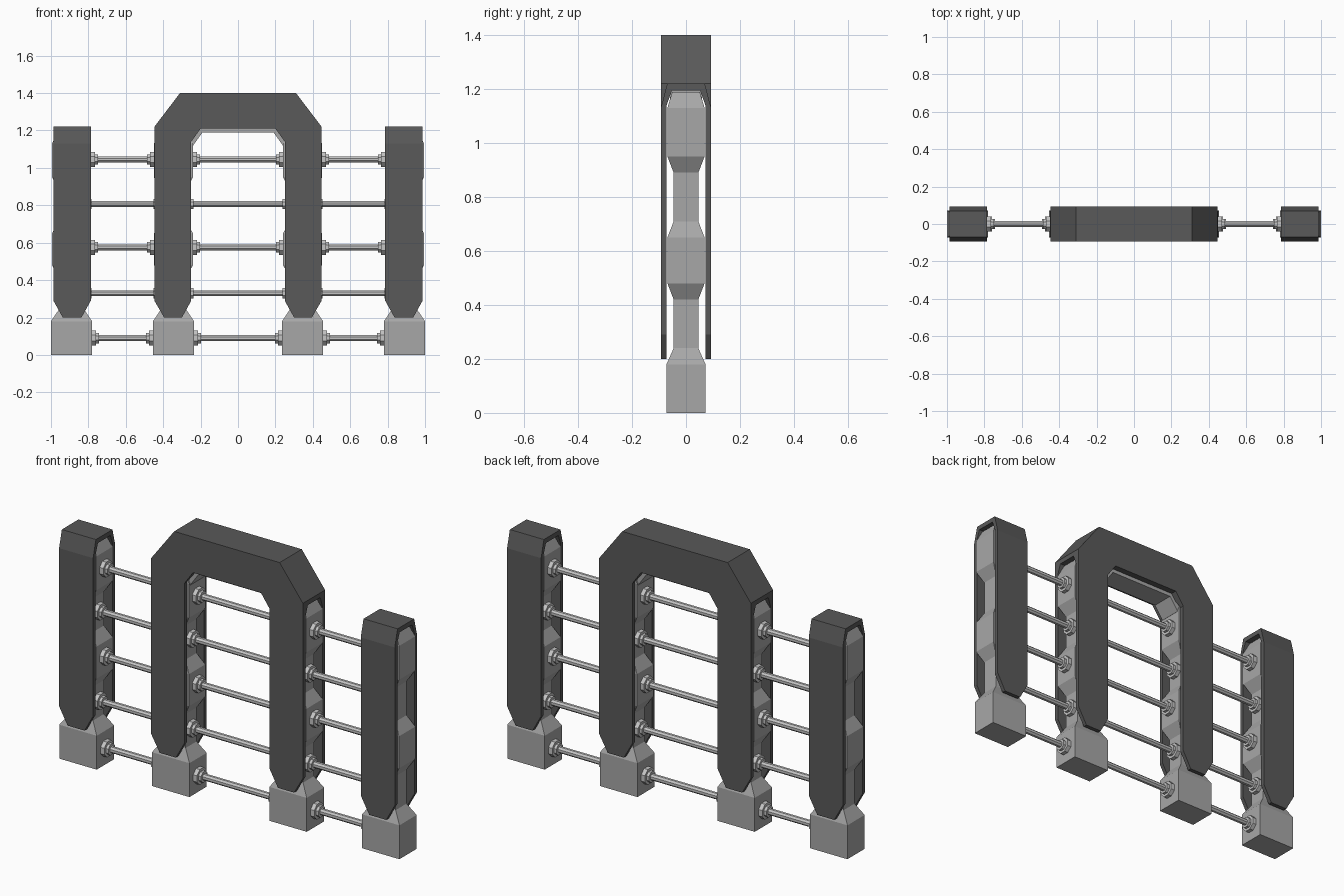
import bpy, bmesh, math
from mathutils import Matrix

cube = bpy.data.objects.get("Cube")
if cube:
    bpy.data.objects.remove(cube, do_unlink=True)


def material(name, value):
    mat = bpy.data.materials.new(name)
    mat.use_nodes = True
    colour = (value, value, value, 1)
    mat.diffuse_color = colour
    mat.node_tree.nodes["Principled BSDF"].inputs["Base Color"].default_value = colour
    return mat


DARK = material("dark grey cladding", 0.1)
MID = material("mid grey post", 0.39)
LIGHT = material("light grey metal", 0.56)


def finish(bm, name, mat):
    bmesh.ops.recalc_face_normals(bm, faces=bm.faces[:])
    mesh = bpy.data.meshes.new(name)
    bm.to_mesh(mesh)
    bm.free()
    mesh.materials.append(mat)
    obj = bpy.data.objects.new(name, mesh)
    bpy.context.collection.objects.link(obj)
    return obj


def extrude(points, half, axis):
    """Extrude an outline (a, z) by +-half along y or x."""
    bm = bmesh.new()
    place = (lambda a, h, z: (a, h, z)) if axis == "y" else (lambda a, h, z: (h, a, z))
    rings = [[bm.verts.new(place(a, h, z)) for a, z in points] for h in (-half, half)]
    for ring in rings:
        bm.faces.new(ring)
    for i in range(len(points)):
        j = (i + 1) % len(points)
        bm.faces.new((rings[0][i], rings[0][j], rings[1][j], rings[1][i]))
    return bm


def mirrored(half_outline):
    return half_outline + [(-a, z) for a, z in reversed(half_outline)]


def cut_slot(obj):
    """Hollow out a cover so that it straddles its posts."""
    outline = mirrored([(0.072, -0.1), (0.072, 1.14), (0.052, 1.195)])
    cutter = finish(extrude(outline, 1.2, "x"), "slot_cutter", DARK)
    cutter.hide_render = True
    mod = obj.modifiers.new("slot", "BOOLEAN")
    mod.operation = "DIFFERENCE"
    mod.solver = "EXACT"
    mod.object = cutter
    bpy.context.view_layer.objects.active = obj
    bpy.ops.object.modifier_apply(modifier=mod.name)
    bpy.data.objects.remove(cutter, do_unlink=True)


HALF_W, HALF_D = 0.11, 0.0725
NARROW, BULGE = 0.63, 0.95


def post(name, x):
    """Square post with a foot and two bulges."""
    levels = [(0, 1), (0.18, 1), (0.24, NARROW), (0.42, NARROW), (0.48, BULGE),
              (0.65, BULGE), (0.71, NARROW), (0.89, NARROW), (0.95, BULGE),
              (1.13, BULGE), (1.19, 0.7)]
    bm = bmesh.new()
    rings = []
    for z, s in levels:
        rings.append([bm.verts.new((x + sx * HALF_W * s, sy * HALF_D * s, z))
                      for sx, sy in ((-1, -1), (1, -1), (1, 1), (-1, 1))])
    for low, high in zip(rings, rings[1:]):
        for i in range(4):
            j = (i + 1) % 4
            bm.faces.new((low[i], low[j], high[j], high[i]))
    bm.faces.new(rings[0])
    bm.faces.new(rings[-1])
    finish(bm, name, MID)


def cylinder(bm, x0, x1, z, radius):
    turn = Matrix.Rotation(math.pi / 2, 4, "Y") @ Matrix.Rotation(math.pi / 8, 4, "Z")
    bmesh.ops.create_cone(bm, cap_ends=True, segments=8, radius1=radius, radius2=radius,
                          depth=abs(x1 - x0),
                          matrix=Matrix.Translation(((x0 + x1) / 2, 0, z)) @ turn)


# Posts
POSTS = {"right_outer": -0.89, "right_inner": -0.345, "left_inner": 0.345, "left_outer": 0.89}
for label, x in POSTS.items():
    post(label + "_post", x)

# Rails between neighbouring posts, with a stepped collar at each end
RAILS = [(0.09, 1), (0.33, NARROW), (0.575, BULGE), (0.807, NARROW), (1.045, BULGE)]
xs = list(POSTS.values())
for bay, a, b in zip(("right", "middle", "left"), xs, xs[1:]):
    for n, (z, scale) in enumerate(RAILS):
        bm = bmesh.new()
        cylinder(bm, a + 0.05, b - 0.05, z, 0.017)
        for x, side in ((a, 1), (b, -1)):
            face = x + side * HALF_W * scale
            cylinder(bm, face - side * 0.01, face + side * 0.022, z, 0.044)
            cylinder(bm, face, face + side * 0.037, z, 0.03)
        finish(bm, f"{bay}_rail_{n + 1}", LIGHT)

# Outer covers, with the top sloped in at front and back
for label, x in (("right", -0.887), ("left", 0.887)):
    bm = extrude(mirrored([(0.05, 0.2), (0.1, 0.29), (0.1, 1.22)]), 0.093, "y")
    bmesh.ops.bisect_plane(bm, geom=bm.verts[:] + bm.edges[:] + bm.faces[:],
                           plane_co=(0, 0, 1.13), plane_no=(0, 0, 1))
    for v in bm.verts:
        if v.co.z > 1.2:
            v.co.y *= 0.75
        v.co.x += x
    cut_slot(finish(bm, label + "_cover", DARK))

# Central arch cover
arch = mirrored([(0.2, 1.21), (0.25, 1.14), (0.25, 0.29), (0.3, 0.2), (0.395, 0.2),
                 (0.447, 0.29), (0.447, 1.22), (0.31, 1.4)])
cut_slot(finish(extrude(arch, 0.093, "y"), "arch_cover", DARK))

# Lintel lining the underside of the arch
lintel = mirrored([(0.19, 1.19), (0.24, 1.12), (0.3, 1.12), (0.3, 1.25)])
finish(extrude(lintel, 0.06, "y"), "arch_lintel", MID)
